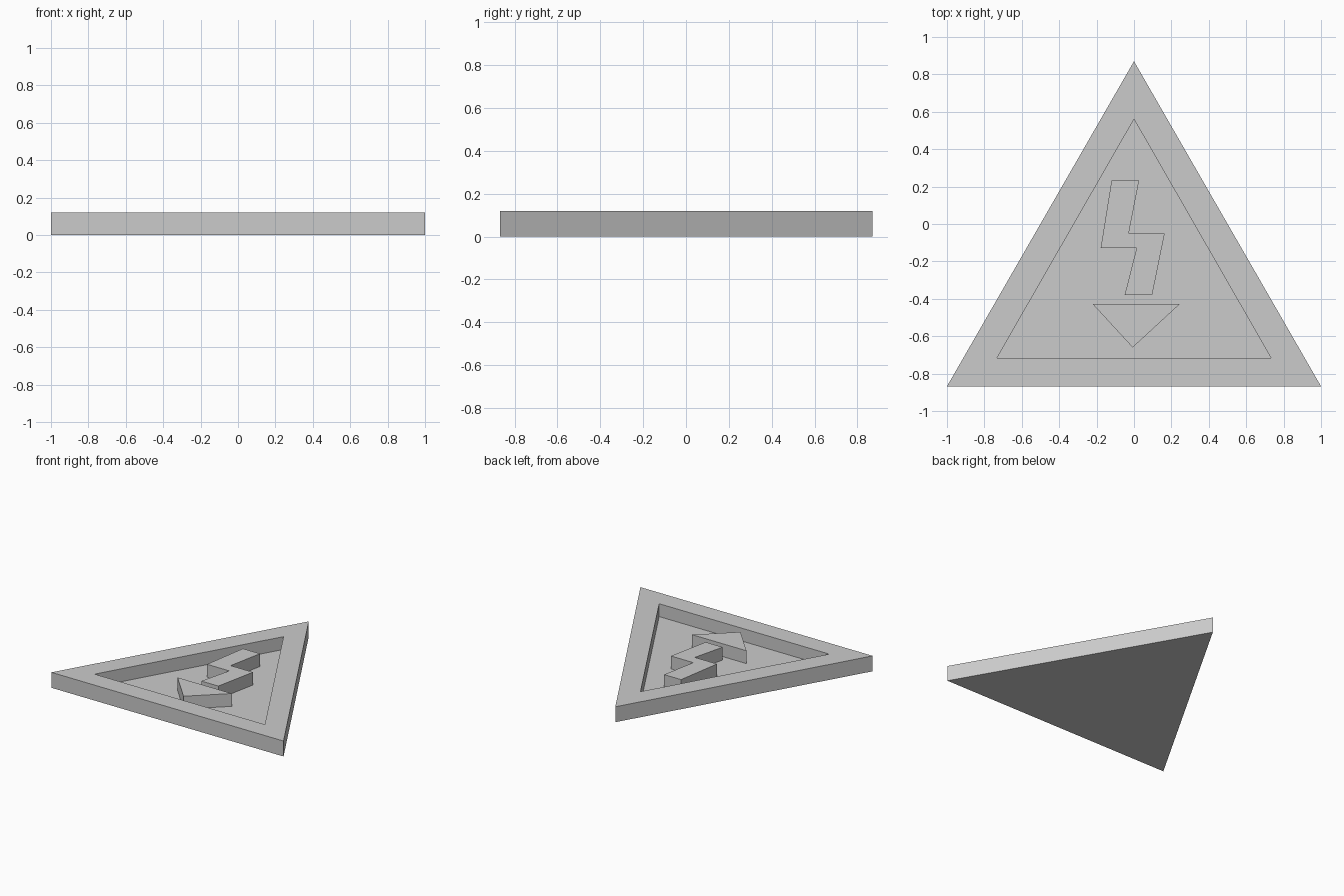
import bpy
import bmesh

cube = bpy.data.objects.get("Cube")
if cube:
    bpy.data.objects.remove(cube, do_unlink=True)

HEIGHT = 0.12   # top of rim and raised symbols
FLOOR = 0.02    # bottom of the recess

grey = bpy.data.materials.new("light_grey")
grey.use_nodes = True
colour = (0.6, 0.6, 0.6, 1)
grey.diffuse_color = colour
grey.node_tree.nodes["Principled BSDF"].inputs["Base Color"].default_value = colour


def finish(name, bm):
    bmesh.ops.recalc_face_normals(bm, faces=bm.faces)
    mesh = bpy.data.meshes.new(name)
    bm.to_mesh(mesh)
    bm.free()
    mesh.materials.append(grey)
    obj = bpy.data.objects.new(name, mesh)
    bpy.context.collection.objects.link(obj)
    return obj


def loop(bm, outline, z):
    return [bm.verts.new((x, y, z)) for x, y in outline]


def bridge(bm, a, b):
    n = len(a)
    for i in range(n):
        j = (i + 1) % n
        bm.faces.new((a[i], a[j], b[j], b[i]))


def prism(name, outline, bottom, top):
    bm = bmesh.new()
    low, high = loop(bm, outline, bottom), loop(bm, outline, top)
    bridge(bm, low, high)
    bm.faces.new(low)
    bm.faces.new(high)
    return finish(name, bm)


# Triangular plate with a raised rim around a recessed floor
outer = [(-1, -0.868), (1, -0.868), (0, 0.87)]
inner = [(-0.733, -0.717), (0.733, -0.717), (0, 0.56)]
bm = bmesh.new()
loops = [loop(bm, outer, 0), loop(bm, outer, HEIGHT),
         loop(bm, inner, HEIGHT), loop(bm, inner, FLOOR)]
for a, b in zip(loops, loops[1:]):
    bridge(bm, a, b)
bm.faces.new(loops[0])
bm.faces.new(loops[-1])
finish("triangular_plate", bm)

# Raised zigzag bolt, seated slightly into the floor
bolt = [(-0.12, 0.232), (0.027, 0.232), (-0.028, -0.05), (0.164, -0.05),
        (0.097, -0.38), (-0.05, -0.38), (0.014, -0.128), (-0.178, -0.128)]
prism("zigzag_bolt", bolt, FLOOR - 0.01, HEIGHT)

# Separate arrowhead below the bolt
prism("arrowhead", [(-0.222, -0.427), (0.246, -0.427), (-0.007, -0.66)],
      FLOOR - 0.01, HEIGHT)
